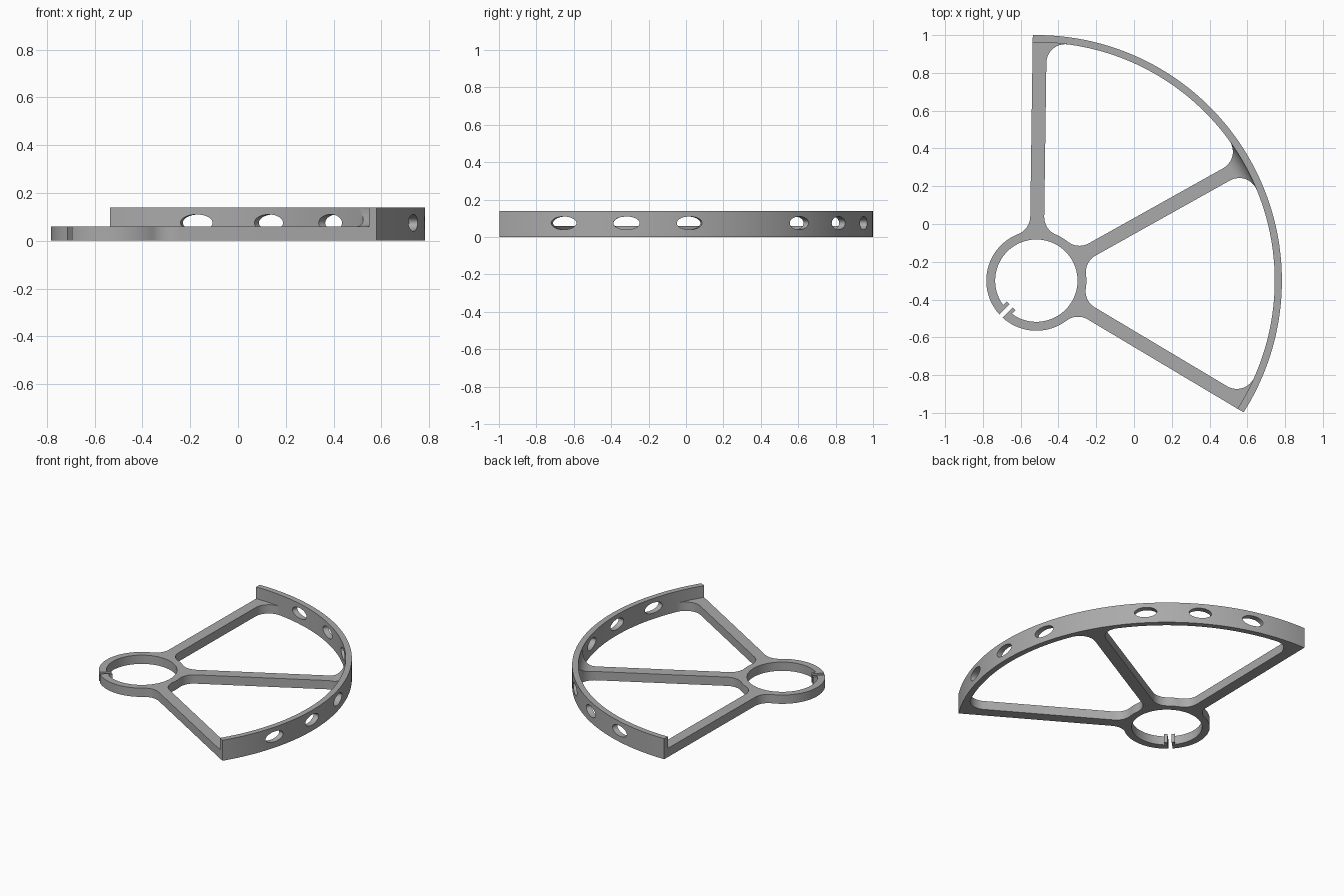
import bpy, bmesh
from math import sin, cos, asin, atan2, sqrt, radians, degrees, pi
from mathutils import Matrix

if "Cube" in bpy.data.objects:
    bpy.data.objects.remove(bpy.data.objects["Cube"])

# Shared dimensions: hub centre, radii, arm half width, corner fillet
CENTRE, TURN = (-0.517, -0.30, 0), radians(29.2)
HUB_IN, HUB_OUT, RIM_IN, RIM_OUT = 0.218, 0.265, 1.262, 1.30
HALF, FILLET, RAMP = 0.037, 0.10, 0.08
ARM_TOP, RIM_TOP = 0.06, 0.14
SLIT, TAB, TAB_R = 0.013, 0.033, 0.188
ARMS = (-60, 0, 60)

grey = bpy.data.materials.new("matte grey")
grey.use_nodes = True
grey.diffuse_color = (0.4, 0.4, 0.4, 1)
grey.node_tree.nodes["Principled BSDF"].inputs["Base Color"].default_value = (0.4, 0.4, 0.4, 1)


def finish(name, bm):
    """Turn a bmesh into an object in the guard's turned frame."""
    bmesh.ops.recalc_face_normals(bm, faces=bm.faces)
    mesh = bpy.data.meshes.new(name)
    bm.to_mesh(mesh)
    bm.free()
    mesh.materials.append(grey)
    obj = bpy.data.objects.new(name, mesh)
    bpy.context.collection.objects.link(obj)
    obj.location = CENTRE
    obj.rotation_euler.z = TURN
    return obj


def activate(obj):
    bpy.ops.object.select_all(action="DESELECT")
    obj.select_set(True)
    bpy.context.view_layer.objects.active = obj


def smooth(obj):
    activate(obj)
    bpy.ops.object.shade_smooth_by_angle(angle=radians(30))


def prism(name, points, top):
    bm = bmesh.new()
    face = bm.faces.new([bm.verts.new((x, y, 0)) for x, y in points])
    extruded = bmesh.ops.extrude_face_region(bm, geom=[face])["geom"]
    bmesh.ops.translate(bm, vec=(0, 0, top),
                        verts=[v for v in extruded if isinstance(v, bmesh.types.BMVert)])
    return finish(name, bm)


def arc(radius, start, end, steps, cx=0, cy=0):
    angles = [radians(start + (end - start) * i / steps) for i in range(steps + 1)]
    return [(cx + radius * cos(a), cy + radius * sin(a)) for a in angles]


def rotate(points, degrees_):
    c, s = cos(radians(degrees_)), sin(radians(degrees_))
    return [(x * c - y * s, x * s + y * c) for x, y in points]


# Fillet centres beside an arm lying along +x
side = HALF + FILLET
hub_x = sqrt((HUB_OUT + FILLET) ** 2 - side ** 2)
rim_x = sqrt((RIM_IN - FILLET) ** 2 - side ** 2)
hub_angle = degrees(atan2(side, hub_x))
rim_angle = degrees(atan2(side, rim_x))


def arm_side(flared):
    """Upper edge of an arm, from the rim back to the hub."""
    end = RIM_IN + 0.002
    if flared:
        edge = [(end * cos(radians(rim_angle)), end * sin(radians(rim_angle)))]
        edge += arc(FILLET, rim_angle, -90, 14, rim_x, side)
    else:
        edge = [(sqrt(end ** 2 - HALF ** 2), HALF)]
    return edge + arc(FILLET, -90, hub_angle - 180, 10, hub_x, side)


def arm_outline(angle):
    lower = [(x, -y) for x, y in reversed(arm_side(angle != ARMS[0]))]
    upper = arm_side(angle != ARMS[-1])
    a0 = degrees(atan2(lower[-1][1], lower[-1][0]))
    a1 = degrees(atan2(upper[0][1], upper[0][0]))
    tip = arc(RIM_IN + 0.002, a0, a1, 16)[1:-1]
    return rotate(lower + tip + upper, angle)


# Frame: split clamp ring and three flared arms in one outline
slit = 225 - degrees(TURN)
gap = degrees(asin(SLIT / HUB_OUT))
outline = arc(HUB_OUT, slit - 360 + gap, ARMS[0] - hub_angle, 30)[:-1]
for angle in ARMS:
    outline += arm_outline(angle)
    if angle != ARMS[-1]:
        outline += arc(HUB_OUT, angle + hub_angle, angle + 60 - hub_angle, 8)[1:-1]
outline += arc(HUB_OUT, ARMS[-1] + hub_angle, slit - gap, 30)[1:]
tab_side = [(TAB_R, -SLIT), (TAB_R, -TAB)]
outline += rotate(tab_side, slit)
inner_gap = degrees(asin(TAB / HUB_IN))
outline += arc(HUB_IN, slit - inner_gap, slit - 360 + inner_gap, 80)
outline += rotate([(x, -y) for x, y in reversed(tab_side)], slit)
smooth(prism("hub_and_arms", outline, ARM_TOP))

# Rim: tall curved band ending flush with the outer arms
out_end = 60 + degrees(asin(HALF / RIM_OUT))
in_end = 60 + degrees(asin(HALF / RIM_IN))
rim = prism("outer_rim", arc(RIM_OUT, -out_end, out_end, 120)
            + arc(RIM_IN, in_end, -in_end, 120), RIM_TOP)

# Oval holes through the rim
bm = bmesh.new()
for a in (-45, -30, -15, 15, 30, 45):
    matrix = (Matrix.Rotation(radians(a), 4, "Z") @ Matrix.Translation((RIM_IN, 0, 0.075))
              @ Matrix.Rotation(pi / 2, 4, "Y") @ Matrix.Diagonal((0.035, 0.07, 1, 1)))
    bmesh.ops.create_cone(bm, cap_ends=True, segments=40, radius1=1, radius2=1,
                          depth=0.3, matrix=matrix)
cutter = finish("hole_cutter", bm)
cutter.hide_render = True
cut = rim.modifiers.new("holes", "BOOLEAN")
cut.operation, cut.solver, cut.object = "DIFFERENCE", "EXACT", cutter
activate(rim)
bpy.ops.object.modifier_apply(modifier=cut.name)
bpy.data.objects.remove(cutter)
smooth(rim)


def ramp_start(a):
    """Radius where the ramp begins at an angle from the arm's axis."""
    reach, t = RIM_IN - FILLET, radians(rim_angle - abs(a))
    root = FILLET ** 2 - (reach * sin(t)) ** 2
    foot = RIM_IN - RAMP
    return max(foot, reach * cos(t) + sqrt(root)) if root > 0 else foot


def ramp(name, angle):
    """Concave ramp from the arm's top up to the rim's top edge."""
    low = -1.8 if angle == ARMS[0] else -rim_angle
    high = 1.8 if angle == ARMS[-1] else rim_angle
    bm, columns, rows, grid = bmesh.new(), 40, 10, []
    for i in range(columns + 1):
        a = low + (high - low) * i / columns
        start, line = ramp_start(a), []
        for j in range(rows + 1):
            r = start + (RIM_IN - start) * j / rows
            z = ARM_TOP + RAMP - sqrt(max(0, RAMP ** 2 - (r - RIM_IN + RAMP) ** 2))
            r += 0.002 * (j == rows)
            x, y = r * cos(radians(a)), r * sin(radians(a))
            if angle == ARMS[0]:
                y = max(y, -HALF)
            if angle == ARMS[-1]:
                y = min(y, HALF)
            line.append([bm.verts.new((x, y, h)) for h in (z - 0.0005, ARM_TOP - 0.0005)])
        grid.append(line)
    for i in range(columns):
        for j in range(rows):
            ring = (grid[i][j], grid[i + 1][j], grid[i + 1][j + 1], grid[i][j + 1])
            for level in (0, 1):
                bm.faces.new([v[level] for v in ring])
    border = ([grid[i][0] for i in range(columns + 1)] + grid[-1][1:]
              + [grid[i][-1] for i in range(columns - 1, -1, -1)] + grid[0][-2:0:-1])
    for p, q in zip(border, border[1:] + border[:1]):
        bm.faces.new((p[0], q[0], q[1], p[1]))
    bmesh.ops.remove_doubles(bm, verts=bm.verts, dist=1e-5)
    smooth(finish(name, bm))


for label, angle in zip(("front", "middle", "back"), ARMS):
    ramp(label + "_ramp", angle)
